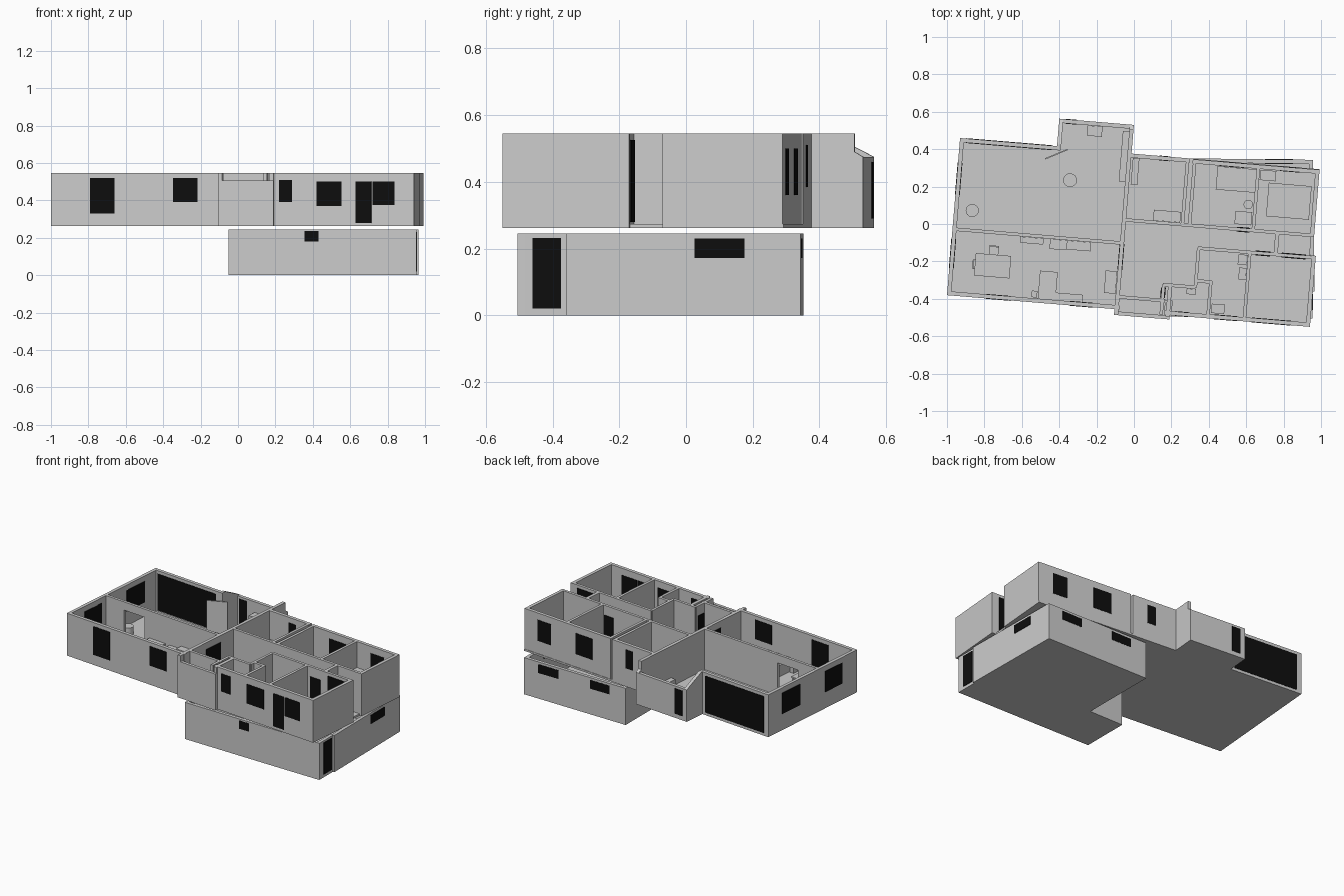
import bpy, bmesh, math
from mathutils import Vector

if "Cube" in bpy.data.objects:
    bpy.data.objects.remove(bpy.data.objects["Cube"])

A = math.radians(-4.75)          # plan rotation of the upper storey
F, T = 0.262, 0.545              # upper storey base and wall top
W = 0.022                        # wall thickness

black = bpy.data.materials.new("dark_glass")
black.diffuse_color = (0.004, 0.004, 0.004, 1)
black.use_nodes = True
black.node_tree.nodes["Principled BSDF"].inputs["Base Color"].default_value = black.diffuse_color


def finish(name, bm, rot, mat=None):
    bmesh.ops.recalc_face_normals(bm, faces=bm.faces)
    me = bpy.data.meshes.new(name)
    bm.to_mesh(me)
    bm.free()
    ob = bpy.data.objects.new(name, me)
    ob.rotation_euler.z = rot
    if mat:
        me.materials.append(mat)
    bpy.context.collection.objects.link(ob)
    return ob


def prism(name, pts, vec, rot=A, mat=None):
    bm = bmesh.new()
    f = bm.faces.new([bm.verts.new(p) for p in pts])
    r = bmesh.ops.extrude_face_region(bm, geom=[f])
    bmesh.ops.translate(bm, vec=Vector(vec),
                        verts=[e for e in r["geom"] if isinstance(e, bmesh.types.BMVert)])
    return finish(name, bm, rot, mat)


def box(name, u0, u1, v0, v1, z0, z1, rot=A, mat=None):
    return prism(name, [(u0, v0, z0), (u1, v0, z0), (u1, v1, z0), (u0, v1, z0)],
                 (0, 0, z1 - z0), rot, mat)


def wall_u(name, v, u0, u1, t=W, z0=F, z1=T):
    box(name, u0, u1, v - t / 2, v + t / 2, z0, z1)


def wall_v(name, u, v0, v1, t=W, z0=F, z1=T):
    box(name, u - t / 2, u + t / 2, v0, v1, z0, z1)


def pane_u(name, v, u0, u1, z0, z1, rot=A):
    box(name, u0, u1, v - W / 2 - .002, v + W / 2 + .002, z0, z1, rot, black)


def pane_v(name, u, v0, v1, z0, z1, rot=A):
    box(name, u - W / 2 - .002, u + W / 2 + .002, v0, v1, z0, z1, rot, black)


def disc(name, u, v, r, z0, z1):
    bm = bmesh.new()
    bmesh.ops.create_cone(bm, cap_ends=True, segments=16, radius1=r, radius2=r, depth=z1 - z0)
    bmesh.ops.translate(bm, vec=(u, v, (z0 + z1) / 2), verts=bm.verts)
    finish(name, bm, A)


# --- lower storey: L-shaped floor with a wall along each side
low = [(-.05, -.49), (.55, -.5), (.955, -.505), (.955, -.36), (.965, -.36),
       (.957, .343), (.2, .352), (.2, -.17), (-.05, -.17)]
prism("lower_floor", [(x, y, 0) for x, y in low], (0, 0, .012), 0)
for i, p in enumerate(low):
    a, b = Vector(p), Vector(low[(i + 1) % len(low)])
    d = (b - a).normalized()
    n = Vector((-d.y, d.x)) * W
    prism("lower_wall", [(q.x, q.y, 0) for q in (a, b, b + n, a + n)], (0, 0, .245), 0)
pane_u("lower_front_window", -.485, .355, .495, .18, .235, 0)
pane_v("lower_side_window", .95, .025, .175, .172, .23, 0)
pane_v("lower_door", .945, -.46, -.375, .02, .232, 0)
pane_u("lower_back_window", .334, .70, .85, .172, .23, 0)
pane_u("lower_back_window", .338, .32, .465, .172, .23, 0)

# --- upper storey floor slab
slab = [(-.965, -.462), (-.05, -.462), (-.05, -.493), (.231, -.493), (.231, -.47), (.983, -.47),
        (.983, -.09), (.95, -.09), (.95, .01), (.965, .01), (.965, .374), (-.044, .374),
        (-.044, .528), (-.445, .528), (-.445, .381), (-.965, .381)]
prism("upper_floor", [(u, v, F) for u, v in slab], (0, 0, .012))

# --- outer walls
wall_v("left_wall", -.954, -.462, .381)
wall_u("left_front_wall", -.451, -.965, -.04)
wall_u("left_back_wall", .37, -.965, -.43)
wall_u("back_wall", .363, -.045, .271)
wall_u("bedroom_back_wall", .36, .285, .965)
wall_v("right_wall", .954, .01, .371)
wall_v("front_right_wall", .972, -.47, -.089)
wall_u("front_wall", -.459, .2, .983)
wall_u("porch_front_wall", -.483, -.05, .231, .02, F, .505)
wall_v("porch_right_wall", .22, -.48, -.31)
wall_v("recess_wall", .768, -.1, .018)

# back vestibule: low back wall, side walls sloping down
wall_u("vestibule_back_wall", .517, -.445, -.044, W, F, .475)
for name, u, prof in (
        ("vestibule_right_wall", -.066, [(.36, T), (.503, T), (.503, .49), (.528, .475)]),
        ("vestibule_left_wall", -.445, [(.36, T), (.39, T), (.5, .49), (.528, .475)])):
    pts = [(u, v, z) for v, z in prof] + [(u, .528, F), (u, .36, F)]
    prism(name, pts, (W, 0, 0))

# --- inner walls
wall_v("middle_wall", -.055, -.493, .37)
wall_u("divider_left", -.107, -.965, -.80, .018)
wall_u("divider_right", -.107, -.64, -.05, .018)
wall_u("divider_header", -.107, -.80, -.64, .018, .49, T)
for u0, u1, v in ((-.05, .965, .018), (.35, .983, -.1), (-.05, .2, -.395), (.18, .355, -.31)):
    wall_u("cross_wall", v, u0, u1, .018)
for u, v0, v1 in ((.258, .018, .37), (.296, .018, .37), (.638, .018, .37), (.355, -.31, -.1),
                  (.435, -.46, -.27), (.63, -.46, -.1), (.185, -.47, -.31)):
    wall_v("partition", u, v0, v1, .018)
wall_u("closet_wall", -.275, .355, .44, .018)

# --- windows and doors
for v, u0, u1, z0, z1 in (
        (-.451, -.755, -.625, .33, .52), (-.451, -.31, -.18, .39, .52),
        (-.459, .26, .33, .39, .51), (-.459, .46, .594, .37, .5),
        (-.459, .67, .754, .28, .5), (-.459, .76, .88, .375, .5),
        (.37, -.93, -.47, .28, .525),
        (.36, .755, .86, .36, .5), (.36, .43, .56, .36, .5), (.363, .105, .165, .385, .51),
        (.517, -.41, -.35, .29, .46), (-.1, .80, .93, .28, .525),
        (-.1, .66, .74, .275, .48), (.018, .55, .62, .275, .48)):
    pane_u("window", v, u0, u1, z0, z1)
for u, v0, v1, z0, z1 in ((-.954, .078, .249, .37, .51), (-.954, -.319, -.158, .37, .51),
                          (-.055, -.25, -.11, .275, .5), (.185, -.38, -.325, .275, .48)):
    pane_v("side_window", u, v0, v1, z0, z1)

# --- furniture
G = F + .012


def table(name, u, v, w, d, h, t=.008):
    box(name + "_top", u - w / 2, u + w / 2, v - d / 2, v + d / 2, G + h - t, G + h)
    for sx in (-1, 1):
        for sy in (-1, 1):
            x, y = u + sx * (w / 2 - .01), v + sy * (d / 2 - .01)
            box(name + "_leg", x - .005, x + .005, y - .005, y + .005, G, G + h - t)


def chair(u, v, du, dv):
    table("chair", u, v, .05, .05, .05)
    x, y = u + du * .024, v + dv * .024
    hx, hy = (.004, .025) if du else (.025, .004)
    box("chair_back", x - hx, x + hx, y - hy, y + hy, G + .05, G + .1)


table("dining_table", -.735, -.285, .19, .12, .08)
chair(-.735, -.205, 0, 1)
chair(-.815, -.285, -1, 0)
for u0, u1, v0, v1, h in (
        (-.6, -.475, -.15, -.117, .09), (-.44, -.35, -.17, -.117, .09),     # kitchen units
        (-.35, -.22, -.165, -.117, .11),
        (-.48, -.385, -.44, -.29, .075), (-.385, -.24, -.44, -.4, .075),    # corner sofa
        (-.13, -.068, -.38, -.26, .09), (-.515, -.485, -.435, -.4, .05),
        (-.1, -.066, .22, .49, .06), (-.29, -.21, .45, .505, .13),          # bench, cabinet
        (-.035, .0, .21, .35, .08), (.1, .245, .028, .085, .05),            # small room
        (.42, .63, .22, .345, .05), (.65, .735, .29, .345, .1),             # bed, wardrobe
        (.7, .93, .1, .28, .05), (.57, .62, -.17, -.115, .07),
        (.58, .62, -.25, -.185, .06), (.45, .52, -.44, -.39, .06),          # bathroom
        (.31, .36, -.35, -.32, .06), (.2, .24, -.45, -.39, .06)):
    box("furniture_block", u0, u1, v0, v1, G, G + h)
table("desk", .58, .08, .09, .07, .07)
disc("stool", .6, .155, .025, G, G + .05)
disc("round_table_top", -.36, .205, .037, G + .06, G + .068)
disc("round_table_post", -.36, .205, .008, G, G + .06)
disc("round_chair", -.868, -.0, .035, G, G + .05)
# door leaf standing open
prism("open_door", [(-.5, .305, G), (-.385, .365, G), (-.388, .371, G), (-.503, .311, G)],
      (0, 0, .22))
